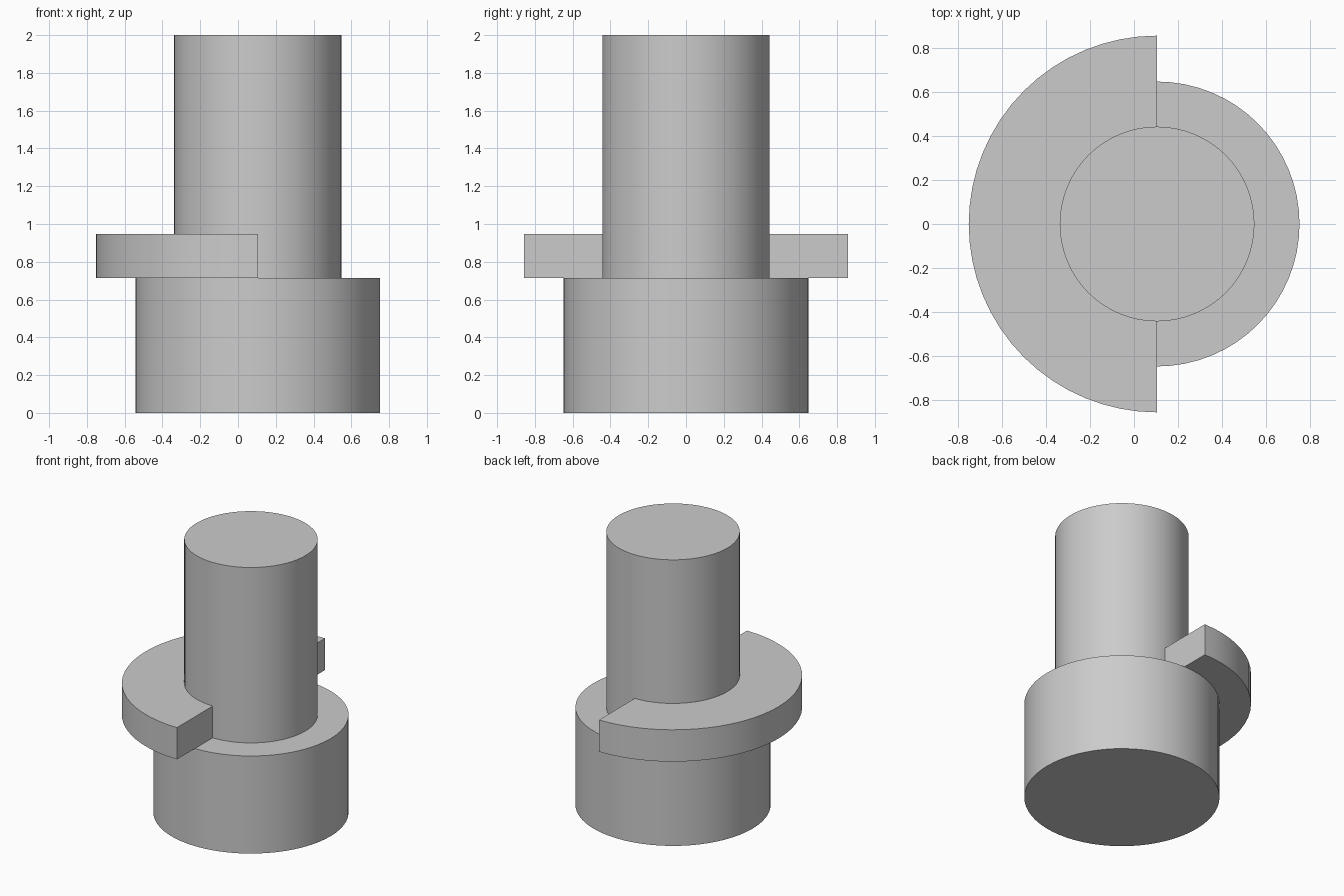
import bpy
import bmesh
from math import pi, cos, sin, radians

cube = bpy.data.objects.get("Cube")
if cube:
    bpy.data.objects.remove(cube, do_unlink=True)

AXIS_X = 0.105      # common axis of all round parts
SEGMENTS = 64
BASE_R, SHAFT_R, COLLAR_R = 0.648, 0.443, 0.857
BASE_TOP, COLLAR_TOP, SHAFT_TOP = 0.715, 0.948, 2.0

grey = bpy.data.materials.new("plain grey")
grey.use_nodes = True
colour = (0.6, 0.6, 0.6, 1)
grey.diffuse_color = colour
grey.node_tree.nodes["Principled BSDF"].inputs["Base Color"].default_value = colour


def arc(radius, start, end, steps):
    return [(AXIS_X + radius * cos(start + (end - start) * i / steps),
             radius * sin(start + (end - start) * i / steps))
            for i in range(steps + 1)]


def extrude_outline(name, outline, bottom, top):
    """Fill a flat outline and extrude it upward into a solid."""
    bm = bmesh.new()
    face = bm.faces.new([bm.verts.new((x, y, bottom)) for x, y in outline])
    lifted = bmesh.ops.extrude_face_region(bm, geom=[face], use_keep_orig=True)
    verts = [g for g in lifted["geom"] if isinstance(g, bmesh.types.BMVert)]
    bmesh.ops.translate(bm, verts=verts, vec=(0, 0, top - bottom))
    bmesh.ops.recalc_face_normals(bm, faces=bm.faces)
    mesh = bpy.data.meshes.new(name)
    bm.to_mesh(mesh)
    bm.free()
    mesh.materials.append(grey)
    obj = bpy.data.objects.new(name, mesh)
    bpy.context.collection.objects.link(obj)
    bpy.ops.object.select_all(action="DESELECT")
    obj.select_set(True)
    bpy.context.view_layer.objects.active = obj
    bpy.ops.object.shade_smooth_by_angle(angle=radians(30))
    return obj


# Wide foot and tall shaft
extrude_outline("base", arc(BASE_R, 0, 2 * pi, SEGMENTS)[:-1], 0, BASE_TOP)
extrude_outline("shaft", arc(SHAFT_R, 0, 2 * pi, SEGMENTS)[:-1], BASE_TOP, SHAFT_TOP)

# Half collar wrapped around the shaft on the -x side
half = SEGMENTS // 2
outer = arc(COLLAR_R, pi / 2, 3 * pi / 2, half)
inner = arc(SHAFT_R, 3 * pi / 2, pi / 2, half)
extrude_outline("half_collar", outer + inner, BASE_TOP, COLLAR_TOP)
